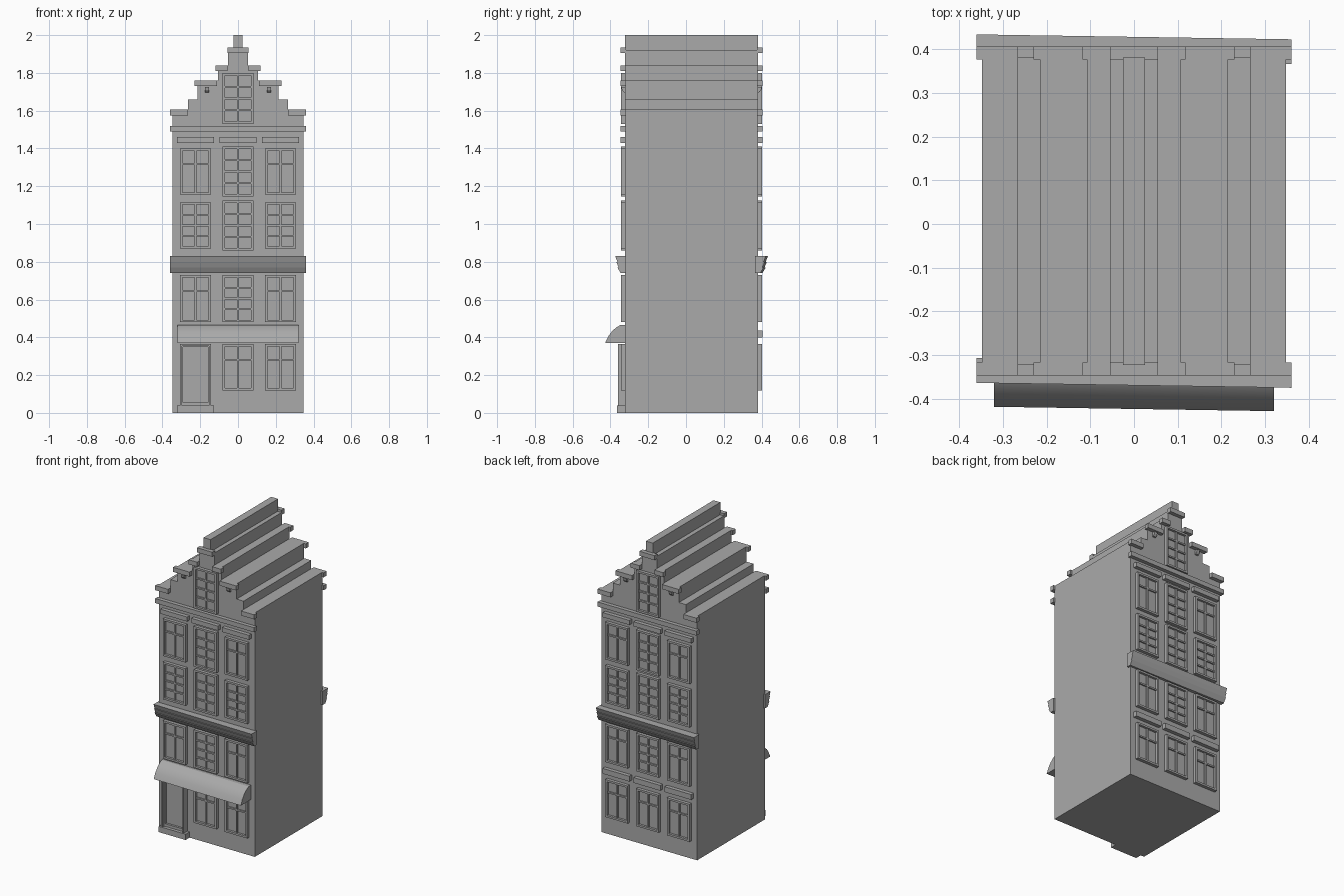
import bpy
import bmesh

if "Cube" in bpy.data.objects:
    bpy.data.objects.remove(bpy.data.objects["Cube"])

# One stone colour for the whole house
stone = bpy.data.materials.new("grey_stone")
stone.use_nodes = True
stone.diffuse_color = (0.4, 0.4, 0.4, 1)
stone.node_tree.nodes["Principled BSDF"].inputs["Base Color"].default_value = (0.4, 0.4, 0.4, 1)

FRONT = ("front", -0.322, -1)
BACK = ("back", 0.381, 1)
HALF = 0.348
SKEW = -0.0155  # the cornice and awning sit slightly askew


def finish(name, bm):
    bmesh.ops.recalc_face_normals(bm, faces=bm.faces)
    mesh = bpy.data.meshes.new(name)
    bm.to_mesh(mesh)
    bm.free()
    mesh.materials.append(stone)
    obj = bpy.data.objects.new(name, mesh)
    bpy.context.collection.objects.link(obj)
    return obj


def add_box(bm, side, x0, x1, z0, z1, depth, start=-0.005):
    """Box standing out of a facade by the given depth."""
    _, wall, s = side
    verts = bmesh.ops.create_cube(bm, size=1)["verts"]
    for v in verts:
        v.co.x = x1 if v.co.x > 0 else x0
        v.co.z = z1 if v.co.z > 0 else z0
        v.co.y = wall + s * (depth if v.co.y > 0 else start)


def boxes(name, side, items):
    bm = bmesh.new()
    for item in items:
        add_box(bm, side, *item)
    return finish(side[0] + "_" + name, bm)


def prism(name, points, direction):
    """Closed profile extruded along a direction."""
    bm = bmesh.new()
    face = bm.faces.new([bm.verts.new(p) for p in points])
    new = bmesh.ops.extrude_face_region(bm, geom=[face])["geom"]
    bmesh.ops.translate(bm, vec=direction,
                        verts=[g for g in new if isinstance(g, bmesh.types.BMVert)])
    return finish(name, bm)


def window(name, side, cx, z0, z1, rows):
    """Raised frame, glazing bars and recessed panes; rows=0 gives a cross window."""
    w, f, bar = 0.082, 0.013, 0.005
    x0, x1 = cx - w, cx + w
    items = [(x0 + f, x1 - f, z0 + f, z1 - f, 0.006),
             (x0, x0 + f, z0, z1, 0.021), (x1 - f, x1, z0, z1, 0.021),
             (x0 + f, x1 - f, z0, z0 + f, 0.021), (x0 + f, x1 - f, z1 - f, z1, 0.021),
             (cx - bar, cx + bar, z0 + f, z1 - f, 0.015)]
    splits = [i / rows for i in range(1, rows)] if rows else [0.68]
    for t in splits:
        z = z0 + f + (z1 - z0 - 2 * f) * t
        items.append((x0 + f, x1 - f, z - bar, z + bar, 0.015))
    boxes(name, side, items)


# House body and stepped gable, one silhouette through the whole depth
steps = [(HALF, 1.605), (0.266, 1.66), (0.215, 1.76), (0.107, 1.84), (0.054, 1.92), (0.025, 2.0)]
outline = [(HALF, 0)]
for i, (x, z) in enumerate(steps):
    outline.append((x, z))
    if i + 1 < len(steps):
        outline.append((steps[i + 1][0], z))
outline += [(-x, z) for x, z in reversed(outline)]
prism("house_body", [(x, FRONT[1], z) for x, z in outline], (0, BACK[1] - FRONT[1], 0))

columns = {"left": 0.225, "middle": 0, "right": -0.225}

for side in (FRONT, BACK):
    name, wall, s = side

    # Cap stones on the gable steps
    caps = [(-0.055, 0.055, 1.905, 1.935, 0.025)]
    for a, b, top in [(0.266, 0.36, 1.605), (0.11, 0.23, 1.76), (0.055, 0.118, 1.84)]:
        caps += [(a, b, top - 0.03, top, 0.025), (-b, -a, top - 0.03, top, 0.025)]
    boxes("gable_caps", side, caps)

    # Band under the gable and lintels
    boxes("gable_band", side, [(-0.36, 0.36, 1.49, 1.52, 0.025)])
    boxes("upper_lintels", side, [(x - 0.097, x + 0.097, 1.43, 1.46, 0.025)
                                  for x in columns.values()])
    if side is BACK:
        boxes("ground_lintels", side, [(x - 0.097, x + 0.097, 0.4, 0.435, 0.025)
                                       for x in columns.values()])

    # Little hooks below the gable caps
    for label, x in (("left", 0.165), ("right", -0.165)):
        prism(f"{name}_{label}_hook",
              [(x - 0.011, wall + s * d, z) for d, z in
               [(-0.005, 1.725), (0.02, 1.725), (0.017, 1.71), (0.008, 1.698), (-0.005, 1.695)]],
              (0.022, 0, 0))

    # Windows
    window(f"gable_window", side, 0, 1.53, 1.8, 4)
    for label, x in columns.items():
        mid = label == "middle"
        grow = 0.01 if mid else 0
        window(f"third_floor_{label}_window", side, x, 1.155 - grow, 1.4 + grow, 4 if mid else 0)
        window(f"second_floor_{label}_window", side, x, 0.87 - grow, 1.115 + grow, 4)
        window(f"first_floor_{label}_window", side, x, 0.48, 0.73, 4 if mid else 0)
        if side is BACK or label != "right":
            window(f"ground_floor_{label}_window", side, x, 0.118, 0.365, 0)

    # Lapped cornice
    lap = [(-0.01, 0.83), (0.047, 0.83), (0.036, 0.8), (0.042, 0.8), (0.029, 0.77),
           (0.036, 0.77), (0.018, 0.74), (-0.01, 0.74)]
    prism(f"{name}_cornice", [(-0.36, wall + s * d - SKEW * 0.36, z) for d, z in lap],
          (0.72, SKEW * 0.72, 0))

# Curved awning over the ground floor
curve = [(-0.01, 0.465), (0.02, 0.465), (0.043, 0.452), (0.065, 0.432), (0.085, 0.405),
         (0.101, 0.37), (-0.01, 0.37)]
awning = prism("awning", [(-0.32, FRONT[1] - d - SKEW * 0.32, z) for d, z in curve],
               (0.64, SKEW * 0.64, 0))
bpy.context.view_layer.objects.active = awning
awning.select_set(True)
bpy.ops.object.shade_smooth_by_angle(angle=0.5)

# Front door with stepped frame and doorstep
door = [(-0.305, -0.145, 0.04, 0.365, 0.006)]
for grow, wide, depth in ((0, 0.01, 0.038), (0.01, 0.007, 0.025)):
    a, b, top = -0.307 + grow, -0.143 - grow, 0.365 - grow
    door += [(a, a + wide, 0.03, top, depth), (b - wide, b, 0.03, top, depth),
             (a + wide, b - wide, top - wide, top, depth)]
door.append((-0.29, -0.16, 0.03, 0.055, 0.02))
boxes("door", FRONT, door)
boxes("doorstep", FRONT, [(-0.322, -0.127, 0, 0.038, 0.042)])
